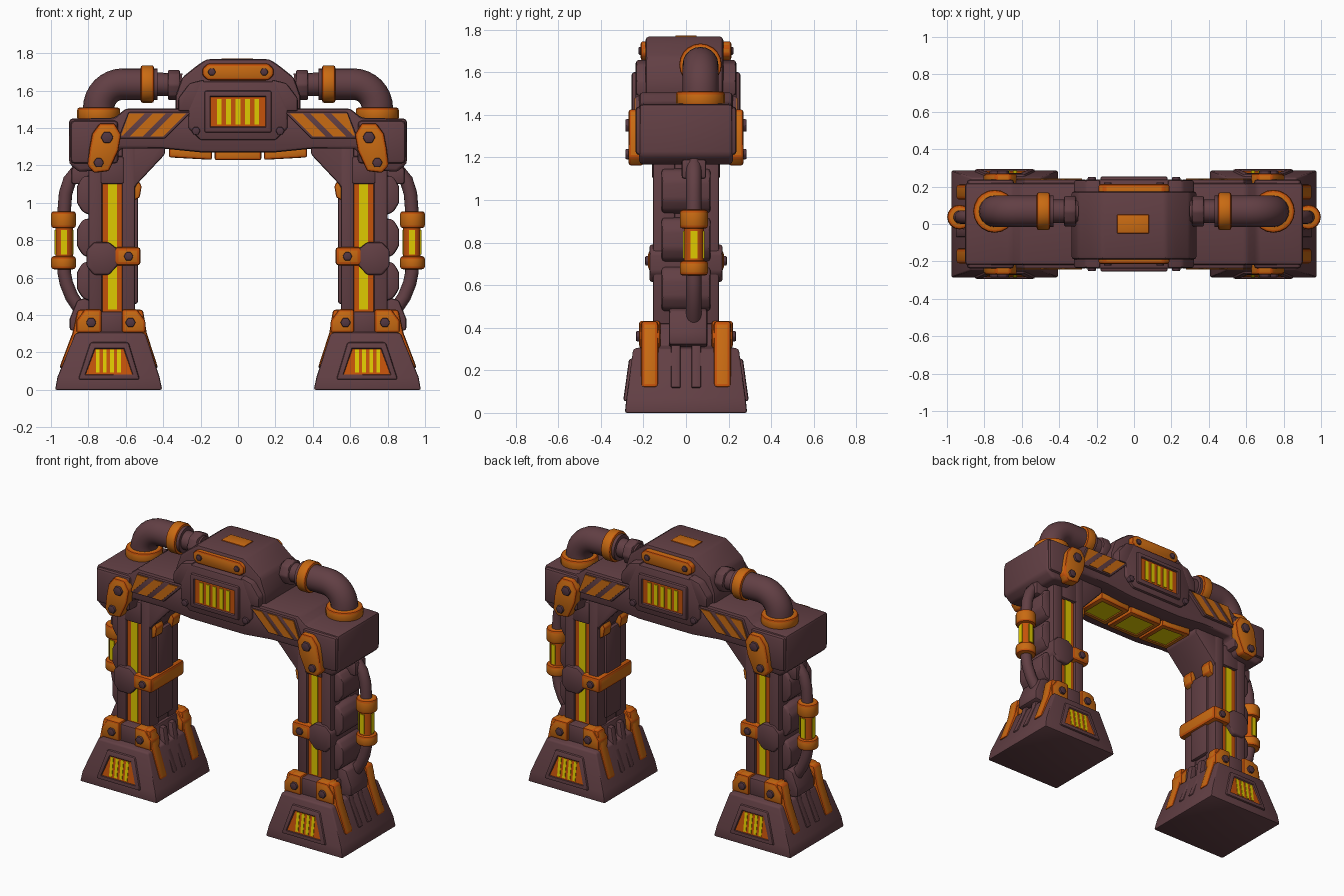
import bpy, bmesh, math
from mathutils import Vector

if "Cube" in bpy.data.objects:
    bpy.data.objects.remove(bpy.data.objects["Cube"])


def material(name, rgb):
    m = bpy.data.materials.new(name)
    m.diffuse_color = (*rgb, 1)
    m.use_nodes = True
    m.node_tree.nodes["Principled BSDF"].inputs["Base Color"].default_value = m.diffuse_color
    return m


DARK = material("plum metal", (0.122, 0.050, 0.058))
BOLT = material("dark bolt", (0.085, 0.038, 0.052))
ORANGE = material("orange paint", (0.58, 0.145, 0.006))
DEEP = material("deep orange", (0.56, 0.085, 0.003))
YELLOW = material("glow yellow", (0.74, 0.59, 0.0))


def finish(name, bm, mat, mx, my, bev, inset=None):
    """Bevel (worn edges on orange parts), optionally recess one side, mirror, make the object."""
    mats = [mat, DEEP if mat == ORANGE else mat]
    bmesh.ops.recalc_face_normals(bm, faces=bm.faces)
    if bev:
        es = [e for e in bm.edges if e.calc_face_angle(0) > 0.5]
        worn = bmesh.ops.bevel(bm, geom=es, offset=bev, segments=2, profile=0.5,
                               affect='EDGES', clamp_overlap=True)["faces"]
        for f in worn:
            f.material_index = 1
    if inset:
        direction, rim, depth, floor = inset
        mats.append(floor)
        d = Vector(direction)
        bm.normal_update()
        f = max((f for f in bm.faces if f.normal.dot(d) > 0.9), key=lambda f: f.calc_area())
        bmesh.ops.inset_individual(bm, faces=[f], thickness=rim)
        bmesh.ops.inset_individual(bm, faces=[f], thickness=0.006, depth=-depth)
        f.material_index = 2
    for axis, on in ((0, mx), (1, my)):
        if on:
            dup = bmesh.ops.duplicate(bm, geom=bm.verts[:] + bm.edges[:] + bm.faces[:])["geom"]
            for v in dup:
                if isinstance(v, bmesh.types.BMVert):
                    v.co[axis] *= -1
            bmesh.ops.reverse_faces(bm, faces=[f for f in dup if isinstance(f, bmesh.types.BMFace)])
    me = bpy.data.meshes.new(name)
    bm.to_mesh(me)
    bm.free()
    for m in mats:
        me.materials.append(m)
    ob = bpy.data.objects.new(name, me)
    bpy.context.collection.objects.link(ob)
    bpy.ops.object.select_all(action='DESELECT')
    ob.select_set(True)
    bpy.context.view_layer.objects.active = ob
    bpy.ops.object.shade_smooth_by_angle(angle=math.radians(38))


def skin(rings):
    bm = bmesh.new()
    rows = [[bm.verts.new(p) for p in r] for r in rings]
    n = len(rows[0])
    for a, b in zip(rows, rows[1:]):
        for i in range(n):
            bm.faces.new((a[i], a[(i + 1) % n], b[(i + 1) % n], b[i]))
    bm.faces.new(rows[0][::-1])
    bm.faces.new(rows[-1])
    return bm


def prism(name, pts, y0, y1, mat, mx=True, my=True, bev=0.012, inset=None, shear=0):
    """Outline in x, z pushed along y."""
    bm = skin([[(x, y + z * shear, z) for x, z in pts] for y in (y0, y1)])
    finish(name, bm, mat, mx, my, bev, inset)


def box(name, x0, x1, y0, y1, z0, z1, mat, **kw):
    prism(name, [(x0, z0), (x1, z0), (x1, z1), (x0, z1)], y0, y1, mat, **kw)


def tube(name, path, y, r, mat, n=16, bev=0.0):
    """Round pipe along an x, z path."""
    rings = []
    for i, (x, z) in enumerate(path):
        a, b = path[max(i - 1, 0)], path[min(i + 1, len(path) - 1)]
        t = Vector((b[0] - a[0], b[1] - a[1])).normalized()
        rings.append([(x - t.y * r * math.cos(k), y + r * math.sin(k), z + t.x * r * math.cos(k))
                      for k in [2 * math.pi * j / n for j in range(n)]])
    finish(name, skin(rings), mat, True, False, bev)


def bolt(name, x, z, y, r=0.028, mx=True):
    pts = [(x + r * math.cos(k * math.pi / 3), z + r * math.sin(k * math.pi / 3)) for k in range(6)]
    prism(name, pts, y, y + 0.05, BOLT, mx=mx, bev=0.006)


def sym(pts):
    """Complete a right half outline with its left half."""
    return pts + [(-x, z) for x, z in reversed(pts)]


FRONT = (0, -1, 0)

# Feet
foot = [(0, .405, .978, .287), (.07, .42, .965, .28), (.30, .495, .87, .248), (.315, .53, .83, .19), (.42, .54, .82, .17)]
finish("foot", skin([[(a, -y, z), (b, -y, z), (b, y, z), (a, y, z)] for z, a, b, y in foot]), DARK, True, False, 0.01)
prism("foot_window", [(.525, .055), (.855, .055), (.79, .255), (.585, .255)], -.303, -.2, DARK,
      inset=(FRONT, .024, .007, DEEP), shear=.14)
for i in range(4):
    x = .626 + i * .038
    box("foot_window_bar", x, x + .02, -.299, -.28, .092, .215, YELLOW, bev=0, shear=.14)
outer = [(.955, .12), (.885, .305), (.858, .43), (.80, .43), (.80, .30), (.88, .12)]
inner = [(.428, .12), (.488, .305), (.508, .43), (.56, .43), (.56, .30), (.50, .12)]
for side, pts in (("outer", outer), ("inner", inner)):
    prism(f"foot_{side}_strap", pts, -.212, -.13, ORANGE, bev=.016)
    prism(f"foot_{side}_rib", pts[:1] + [(x, z - .03) for x, z in pts[1:]], -.07, -.025, DARK, bev=.008)
prism("foot_outer_clamp", [(.73, .305), (.865, .305), (.865, .37), (.82, .432), (.73, .432)], -.22, -.12, ORANGE)
prism("foot_inner_clamp", [(.62, .305), (.495, .305), (.495, .37), (.54, .432), (.62, .432)], -.22, -.12, ORANGE)
box("foot_clamp_middle", .61, .74, -.205, -.1, .30, .42, DARK)
for x in (.575, .785):
    bolt("foot_clamp_bolt", x, .36, -.235)

# Legs
box("leg_core", .56, .79, -.13, .13, .35, 1.32, DARK, my=False)
for a, b in ((.55, .62), (.725, .80)):
    box("leg_pillar", a, b, -.155, -.05, .38, 1.30, DARK)
box("leg_light_surround", .618, .728, -.138, -.12, .42, 1.12, DEEP, bev=0)
box("leg_light", .648, .694, -.144, -.12, .43, 1.10, YELLOW, bev=0)
box("leg_light_cap", .61, .735, -.16, -.1, 1.10, 1.25, DARK)
for z in (.47, .70, .93):
    prism("leg_spine", [(.78, z), (.83, z + .02), (.862, z + .07), (.862, z + .16), (.83, z + .21), (.78, z + .22)],
          -.115, .115, DARK, my=False, bev=.015)
prism("leg_spine_foot", [(.78, .30), (.90, .32), (.90, .38), (.86, .48), (.78, .50)], -.08, .10, DARK, my=False)
box("leg_inner_panel", .535, .57, -.08, .08, .46, 1.05, DARK, my=False)
# Mid leg clamp
box("leg_clamp", .52, .66, -.178, .178, .665, .765, ORANGE, my=False, bev=.02)
prism("leg_clamp_block", [(.64, .67), (.69, .615), (.77, .615), (.81, .66), (.81, .75), (.77, .79), (.69, .79), (.64, .75)],
      -.172, .172, DARK, my=False)
bolt("leg_clamp_bolt", .585, .714, -.192, .026)
# Gusset under the beam
prism("leg_gusset", [(.58, 1.02), (.54, 1.10), (.39, 1.26), (.39, 1.33), (.62, 1.33)], -.15, .15, DARK, my=False)
prism("gusset_tip", [(.56, 1.01), (.525, 1.03), (.515, 1.09), (.54, 1.13), (.56, 1.13)], -.13, -.05, ORANGE, bev=.008)

# Cross beam with drooping shoulders
prism("cross_beam", sym([(0.2, 1.27), (.40, 1.29), (.63, 1.29), (.69, 1.18), (.85, 1.165), (.903, 1.21),
                         (.903, 1.45), (.66, 1.455), (.60, 1.505), (.20, 1.505)]),
      -.22, .22, DARK, mx=False, my=False, bev=.018)
box("shoulder_block", .64, .895, -.238, .238, 1.21, 1.44, DARK, my=False, bev=.02)
prism("shoulder_bracket", [(.74, 1.425), (.66, 1.425), (.625, 1.365), (.64, 1.28), (.69, 1.17), (.77, 1.16),
                           (.805, 1.20), (.795, 1.29), (.78, 1.37)], -.27, -.2, ORANGE)
bolt("shoulder_bolt_upper", .70, 1.35, -.285, .034)
bolt("shoulder_bolt_lower", .745, 1.215, -.285, .028)
# Hazard panels
prism("hazard_panel", [(.64, 1.345), (.585, 1.485), (.25, 1.485), (.39, 1.345)], -.238, -.18, DARK, bev=.006)
for i in range(2):
    x = .40 + i * .11
    prism("hazard_stripe", [(x, 1.355), (x + .068, 1.355), (x - .055, 1.478), (x - .123, 1.478)], -.243, -.23, ORANGE, bev=0)
prism("hazard_corner", [(.498, 1.478), (.583, 1.478), (.625, 1.36), (.615, 1.36)], -.243, -.23, ORANGE, bev=0)

# Centre box with lit grille
prism("centre_box", sym([(.20, 1.335), (.265, 1.40), (.265, 1.50), (.20, 1.65)]), -.238, .238, DARK, mx=False, my=False)
box("grille_frame", -.18, .18, -.255, -.2, 1.375, 1.60, DARK, mx=False, inset=(FRONT, .024, .01, DEEP))
for i in range(5):
    x = -.1 + i * .05
    box("grille_bar", x - .013, x + .013, -.25, -.235, 1.42, 1.555, YELLOW, mx=False, bev=0)
bolt("centre_box_bolt", .225, 1.385, -.252, .024)

# Top housing
prism("top_housing", sym([(.335, 1.48), (.335, 1.57), (.30, 1.67), (.225, 1.73), (.17, 1.768)]), -.19, .175, DARK,
      mx=False, my=False, bev=.018)
prism("housing_side_wedge", [(.18, 1.49), (.32, 1.49), (.32, 1.56), (.26, 1.64), (.18, 1.66)], -.235, .235, DARK, my=False)
prism("housing_bar", sym([(.16, 1.655), (.19, 1.68), (.19, 1.72), (.16, 1.745)]), -.213, -.14, ORANGE, mx=False)
bolt("housing_bar_bolt", .14, 1.70, -.223, .022)
box("housing_top_mark", -.09, .08, -.05, .05, 1.755, 1.773, ORANGE, mx=False, my=False, bev=.004)

# Overhead pipes
arc = [(.615 + .13 * math.sin(a), 1.505 + .13 * math.cos(a)) for a in [math.pi / 16 * k for k in range(9)]]
tube("overhead_pipe", [(.43, 1.635)] + arc + [(.745, 1.43)], .068, .084, DARK, 20)
tube("pipe_neck", [(.30, 1.63), (.44, 1.635)], .068, .062, DARK)
tube("pipe_flange", [(.31, 1.63), (.375, 1.63)], .068, .083, DARK, 8, .01)
tube("pipe_band", [(.45, 1.635), (.52, 1.635)], .068, .10, ORANGE, 20, .01)
tube("pipe_base_ring", [(.745, 1.44), (.745, 1.51)], .068, .115, ORANGE, 20, .014)

# Side pipes with lit capsules
tube("side_pipe", [(.80, 1.20), (.86, 1.17), (.90, 1.12), (.922, 1.05), (.93, .95), (.93, .63), (.918, .57),
                   (.89, .50), (.85, .44)], .037, .036, DARK)
for z0, z1 in ((.865, .955), (.645, .715)):
    tube("capsule_collar", [(.933, z0), (.933, z1)], .037, .066, ORANGE, 16, .014)
tube("capsule", [(.93, .70), (.93, .88)], .037, .047, DEEP, 16)
box("capsule_light_side", .880, .980, .021, .053, .725, .855, YELLOW, my=False, bev=0)
box("capsule_light_front", .914, .946, -.013, .087, .725, .855, YELLOW, my=False, bev=0)
box("side_pipe_mount", .78, .89, -.02, .095, 1.10, 1.19, DARK, my=False)

# Ceiling lights
box("ceiling_light_middle", -.125, .125, -.12, .12, 1.228, 1.29, ORANGE, mx=False, my=False, bev=.012,
    inset=((0, 0, -1), .028, .006, YELLOW))
prism("ceiling_light_side", [(.138, 1.23), (.37, 1.243), (.37, 1.30), (.138, 1.29)], -.12, .12, ORANGE, my=False, bev=.012,
      inset=((0, 0, -1), .028, .006, YELLOW))
